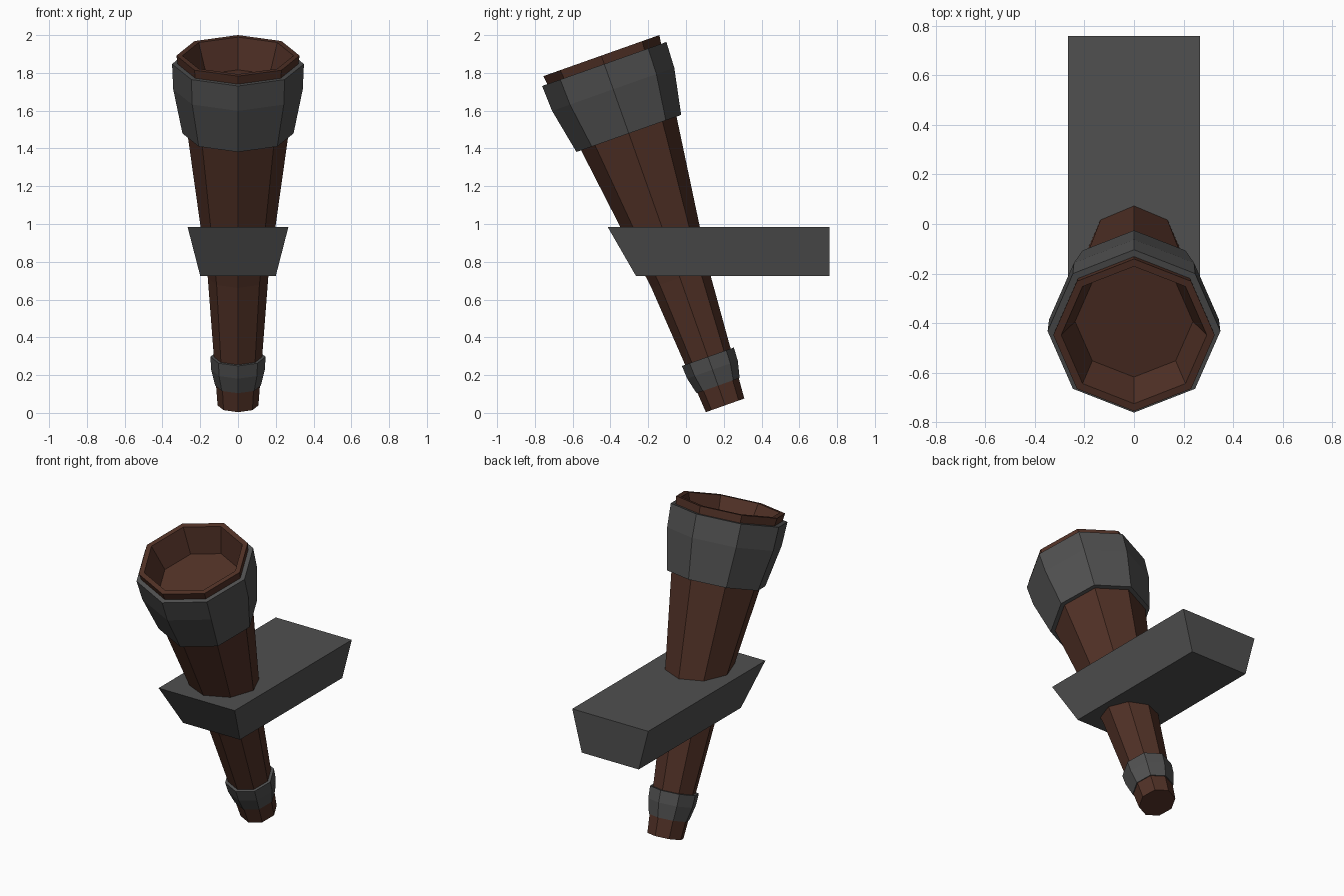
import bpy, bmesh, math

cube = bpy.data.objects.get("Cube")
if cube:
    bpy.data.objects.remove(cube, do_unlink=True)

SIDES = 8
TILT = math.radians(19.5)
BASE = (0, 0.207, 0.04)


def make_material(name, colour):
    mat = bpy.data.materials.new(name)
    mat.use_nodes = True
    mat.diffuse_color = colour
    mat.node_tree.nodes["Principled BSDF"].inputs["Base Color"].default_value = colour
    return mat


wood = make_material("dark_wood", (0.08, 0.03, 0.019, 1))
iron = make_material("dark_iron", (0.08, 0.08, 0.08, 1))


def finish(name, bm, mat):
    bmesh.ops.recalc_face_normals(bm, faces=bm.faces)
    mesh = bpy.data.meshes.new(name)
    bm.to_mesh(mesh)
    bm.free()
    mesh.materials.append(mat)
    obj = bpy.data.objects.new(name, mesh)
    bpy.context.collection.objects.link(obj)
    return obj


def turned(name, profile, mat, closed):
    """Revolve (radius, height) points; closed joins last to first, else caps both ends."""
    bm = bmesh.new()
    rings = []
    for r, h in profile:
        angles = [math.tau * i / SIDES for i in range(SIDES)]
        rings.append([bm.verts.new((r * math.cos(a), r * math.sin(a), h)) for a in angles])
    pairs = list(zip(rings, rings[1:]))
    if closed:
        pairs.append((rings[-1], rings[0]))
    else:
        bm.faces.new(rings[0])
        bm.faces.new(rings[-1])
    for low, high in pairs:
        for i in range(SIDES):
            j = (i + 1) % SIDES
            bm.faces.new((low[i], low[j], high[j], high[i]))
    obj = finish(name, bm, mat)
    obj.location = BASE
    obj.rotation_euler.x = TILT
    return obj


# Tapered wooden shaft with a hollow cup at the top
turned("torch_shaft",
       [(0.108, 0), (0.16, 0.716), (0.326, 1.964), (0.294, 1.964), (0.238, 1.80)],
       wood, closed=False)

# Iron bands round the head and the foot
turned("head_band",
       [(0.26, 1.527), (0.294, 1.527), (0.343, 1.775), (0.349, 1.917), (0.31, 1.917)],
       iron, closed=True)
turned("foot_band",
       [(0.105, 0.111), (0.121, 0.111), (0.142, 0.2), (0.146, 0.273), (0.12, 0.273)],
       iron, closed=True)

# Wall bracket: a block with flared sides and a slanted front
bm = bmesh.new()
bmesh.ops.create_cube(bm, size=1)
for v in bm.verts:
    top, front = v.co.z > 0, v.co.y < 0
    v.co.x = math.copysign(0.267 if top else 0.2, v.co.x)
    v.co.y = (-0.415 if top else -0.265) if front else 0.76
    v.co.z = 0.985 if top else 0.725
finish("wall_bracket", bm, iron)
